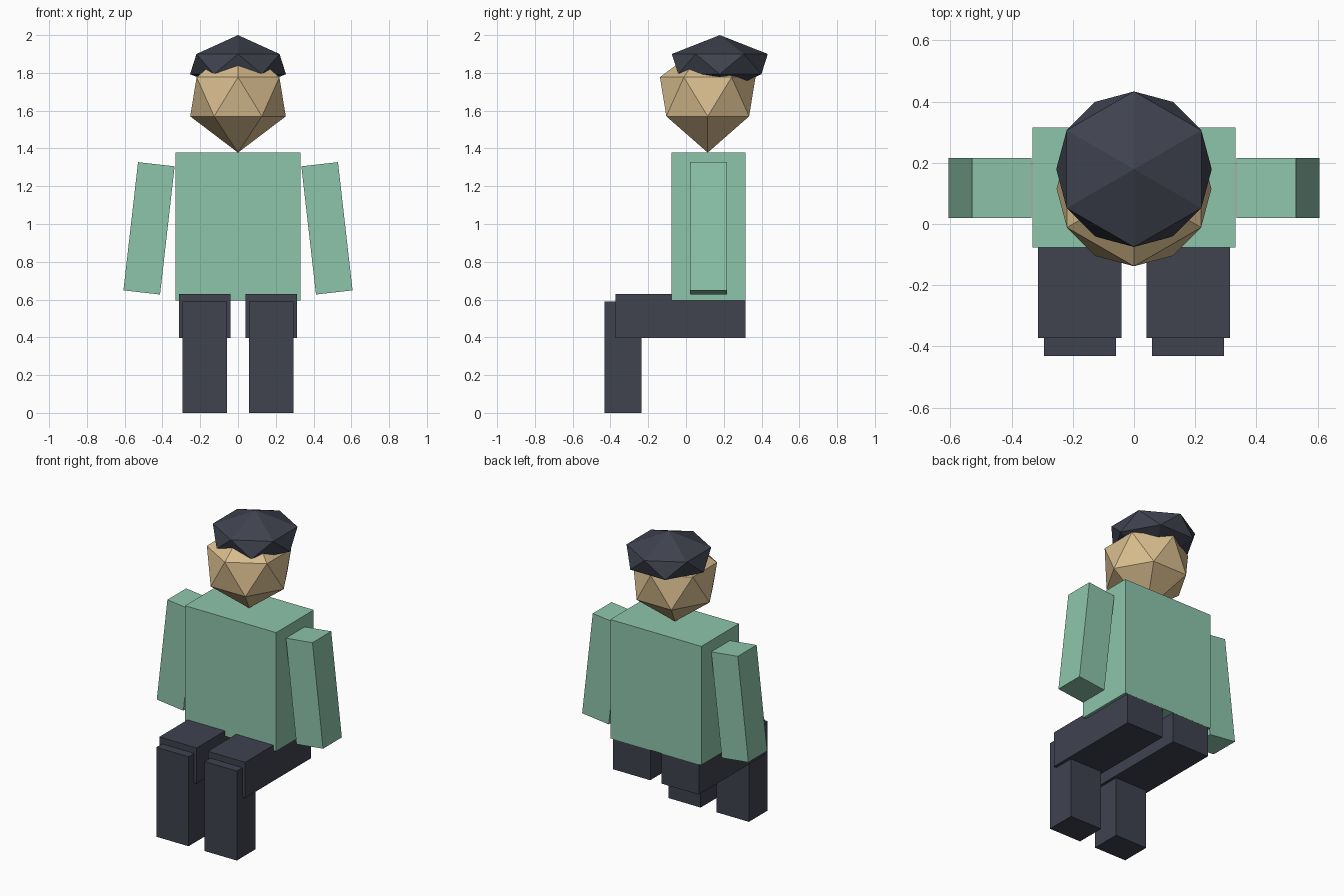
import bpy
from math import sin, cos, pi, radians

if "Cube" in bpy.data.objects:
    bpy.data.objects.remove(bpy.data.objects["Cube"])


def material(name, rgb):
    m = bpy.data.materials.new(name)
    m.diffuse_color = (*rgb, 1)
    m.use_nodes = True
    m.node_tree.nodes["Principled BSDF"].inputs["Base Color"].default_value = m.diffuse_color
    return m


SHIRT = material("shirt_green", (0.27, 0.56, 0.41))
SKIN = material("skin_tan", (0.69, 0.51, 0.27))
DARK = material("dark_cloth", (0.05, 0.055, 0.078))


def box(name, centre, size, mat, tilt=0):
    bpy.ops.mesh.primitive_cube_add(size=1, location=centre, rotation=(0, tilt, 0))
    ob = bpy.context.object
    ob.name = name
    ob.scale = size
    ob.data.materials.append(mat)
    return ob


def span_box(name, lo, hi, mat):
    return box(name, [(a + b) / 2 for a, b in zip(lo, hi)],
               [b - a for a, b in zip(lo, hi)], mat)


def hex_gem(name, y, z_levels, r, mat):
    """Six-sided ball: bottom point, two twisted rings, top point."""
    z0, z1, z2, z3 = z_levels
    verts = [(0, 0, z0)]
    for z, twist in ((z1, 0), (z2, pi / 6)):
        verts += [(r * cos(i * pi / 3 + twist), r * sin(i * pi / 3 + twist), z)
                  for i in range(6)]
    verts.append((0, 0, z3))
    faces = []
    for i in range(6):
        j = (i + 1) % 6
        a, b, c, d = 1 + i, 1 + j, 7 + i, 7 + j
        faces += [(0, b, a), (a, b, c), (b, d, c), (c, d, 13)]
    me = bpy.data.meshes.new(name)
    me.from_pydata(verts, [], faces)
    me.materials.append(mat)
    ob = bpy.data.objects.new(name, me)
    ob.location.y = y
    bpy.context.collection.objects.link(ob)
    return ob


# Torso
span_box("torso", (-0.332, -0.077, 0.595), (0.332, 0.315, 1.378), SHIRT)

# Arms and bent legs, one pair per side
for side, s in (("left", 1), ("right", -1)):
    box(side + "_arm", (s * 0.471, 0.118, 0.977), (0.195, 0.196, 0.683),
        SHIRT, tilt=-s * radians(6.5))
    box(side + "_thigh", (s * 0.177, -0.029, 0.513), (0.273, 0.687, 0.235), DARK)
    box(side + "_shin", (s * 0.176, -0.334, 0.295), (0.235, 0.195, 0.59), DARK)

# Head and cap of hair
hex_gem("head", 0.115, (1.378, 1.57, 1.777, 1.968), 0.253, SKIN)
hex_gem("hair", 0.179, (1.692, 1.793, 1.9, 2.0), 0.254, DARK)
